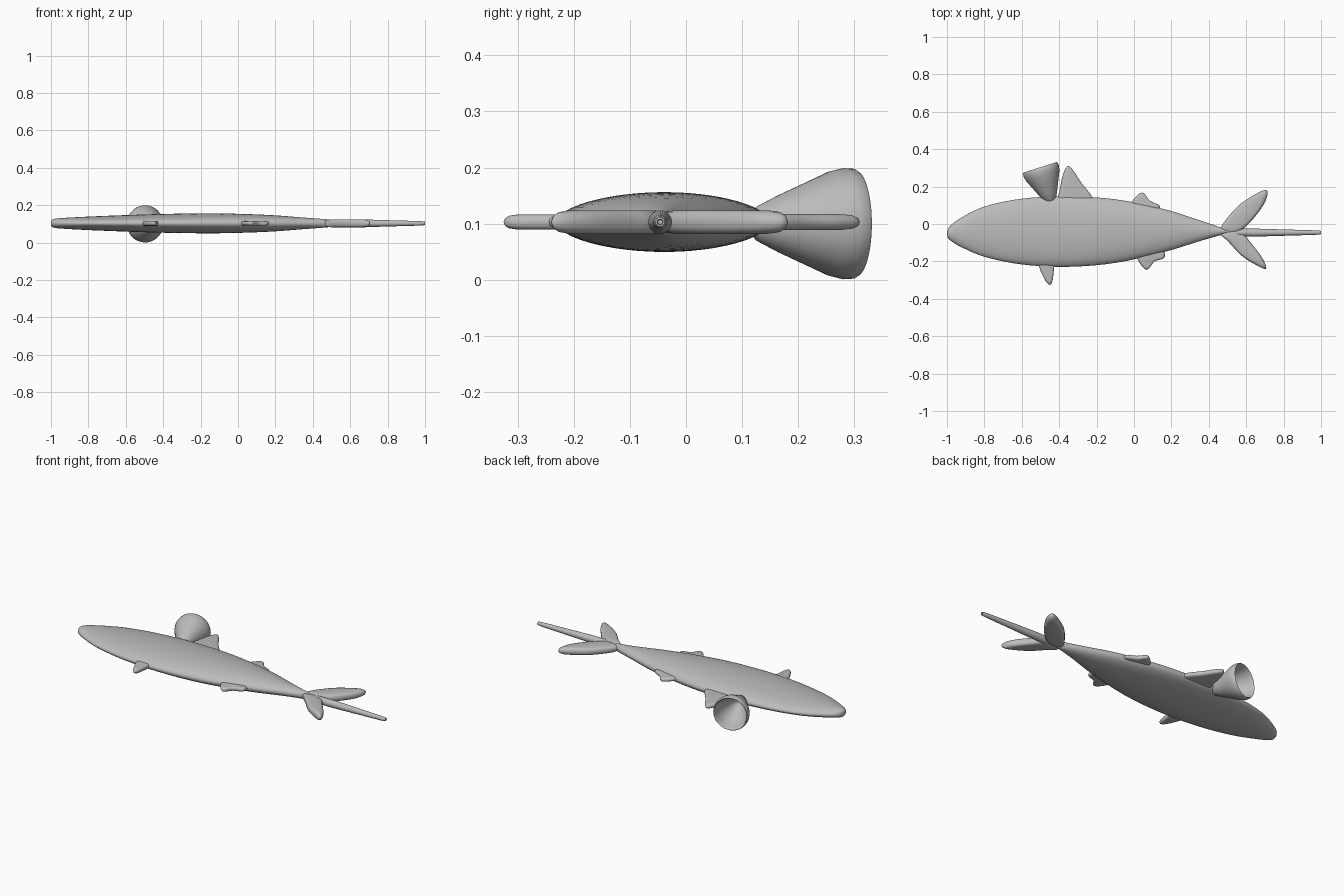
import bpy, bmesh, math
from mathutils import Vector, Matrix

if "Cube" in bpy.data.objects:
    bpy.data.objects.remove(bpy.data.objects["Cube"])

ZC = 0.103  # mid-plane height of the flat fish

grey = bpy.data.materials.new("plain grey")
grey.diffuse_color = (0.5, 0.5, 0.5, 1)
grey.use_nodes = True
grey.node_tree.nodes["Principled BSDF"].inputs["Base Color"].default_value = grey.diffuse_color


def finish(name, bm, angle=40):
    bmesh.ops.recalc_face_normals(bm, faces=bm.faces[:])
    me = bpy.data.meshes.new(name)
    bm.to_mesh(me)
    bm.free()
    ob = bpy.data.objects.new(name, me)
    bpy.context.collection.objects.link(ob)
    me.materials.append(grey)
    bpy.ops.object.select_all(action='DESELECT')
    ob.select_set(True)
    bpy.context.view_layer.objects.active = ob
    bpy.ops.object.shade_smooth_by_angle(angle=math.radians(angle))
    return ob


def loft(bm, rings, cap_start=True, cap_end=True):
    loops = [[bm.verts.new(p) for p in r] for r in rings]
    n = len(loops[0])
    for a, b in zip(loops, loops[1:]):
        for i in range(n):
            j = (i + 1) % n
            bm.faces.new((a[i], a[j], b[j], b[i]))
    if cap_start:
        bm.faces.new(loops[0])
    if cap_end:
        bm.faces.new(loops[-1])


def spline(p0, p1, p2, p3, t):
    return 0.5 * (2 * p1 + (p2 - p0) * t + (2 * p0 - 5 * p1 + 4 * p2 - p3) * t * t
                  + (3 * p1 - p0 - 3 * p2 + p3) * t ** 3)


def smooth_path(pts, steps, closed=False):
    pts = [Vector(p) for p in pts]
    n = len(pts)
    get = (lambda i: pts[i % n]) if closed else (lambda i: pts[max(0, min(n - 1, i))])
    out = [spline(get(i - 1), get(i), get(i + 1), get(i + 2), k / steps)
           for i in range(n if closed else n - 1) for k in range(steps)]
    return out if closed else out + [pts[-1]]


def fin(name, outline, half):
    # thin plate with a rounded rim
    pts = smooth_path(outline, 5, True)
    c = sum(pts, Vector((0, 0))) / len(pts)
    layers = [(0.7, 1), (0.88, 0.85), (0.97, 0.5), (1, 0), (0.97, -0.5), (0.88, -0.85), (0.7, -1)]
    bm = bmesh.new()
    loft(bm, [[(*(c + (p - c) * s), ZC + half * z) for p in pts] for s, z in layers])
    return finish(name, bm, 60)


def turned(name, profile, origin, direction, sides=48, cap=True):
    # (distance along axis, radius) profile spun about a direction
    m = Matrix.Translation(origin) @ Vector(direction).to_track_quat('Z', 'Y').to_matrix().to_4x4()
    bm = bmesh.new()
    loft(bm, [[m @ Vector((r * math.cos(2 * math.pi * k / sides), r * math.sin(2 * math.pi * k / sides), u))
               for k in range(sides)] for u, r in profile], cap, cap)
    return finish(name, bm)


# body: elliptical sections given as x, upper y, lower y, half height
stations = [(-1.0, -0.043, -0.063, 0.012), (-0.985, -0.012, -0.085, 0.023), (-0.93, 0.03, -0.12, 0.029),
            (-0.80, 0.093, -0.175, 0.036), (-0.60, 0.135, -0.216, 0.044), (-0.36, 0.148, -0.229, 0.051),
            (-0.10, 0.132, -0.208, 0.053), (0.16, 0.08, -0.15, 0.045), (0.35, 0.02, -0.092, 0.031),
            (0.47, -0.02, -0.058, 0.022), (0.52, -0.03, -0.05, 0.015)]
rings = []
for x, up, low, h in smooth_path(stations, 5):
    rings.append([(x, (up + low) / 2 + (up - low) / 2 * math.cos(a), ZC + h * math.sin(a))
                  for a in (2 * math.pi * k / 48 for k in range(48))])
body_mesh = bmesh.new()
loft(body_mesh, rings)
finish("fish_body", body_mesh, 60)

# tail lobes
fin("tail_lobe_upper", [(0.46, -0.03), (0.54, 0.08), (0.62, 0.142), (0.705, 0.182), (0.708, 0.135),
                        (0.66, 0.055), (0.585, -0.025), (0.52, -0.055)], 0.021)
fin("tail_lobe_lower", [(0.46, -0.05), (0.50, -0.09), (0.57, -0.165), (0.64, -0.212), (0.705, -0.24),
                        (0.685, -0.18), (0.62, -0.095), (0.585, -0.055), (0.52, -0.03)], 0.021)

# side fins
fin("front_fin_upper", [(-0.405, 0.09), (-0.395, 0.19), (-0.378, 0.27), (-0.352, 0.31), (-0.32, 0.28),
                        (-0.285, 0.225), (-0.22, 0.135), (-0.25, 0.08)], 0.014)
fin("front_fin_lower", [(-0.51, -0.18), (-0.505, -0.235), (-0.475, -0.30), (-0.45, -0.325), (-0.435, -0.30),
                        (-0.427, -0.23), (-0.42, -0.18)], 0.013)
fin("rear_fin_upper", [(-0.02, 0.08), (-0.012, 0.12), (0.043, 0.168), (0.085, 0.125), (0.138, 0.096),
                       (0.12, 0.06), (0.05, 0.05)], 0.012)
fin("rear_fin_lower", [(0.02, -0.15), (0.022, -0.195), (0.068, -0.245), (0.11, -0.2), (0.162, -0.18),
                       (0.15, -0.13), (0.07, -0.12)], 0.012)

# tapered handle rod with a small hole in its end
turned("handle_rod", [(0, 0.014), (0.06, 0.021), (0.16, 0.021), (0.47, 0.012), (0.495, 0.010),
                      (0.5, 0.008), (0.5, 0.005), (0.485, 0.004)], (0.5, -0.046, ZC), (1, 0, 0), 24)

# open cup on the side of the body
turned("cup", [(-0.002, 0.018), (0.01, 0.031), (0.05, 0.051), (0.10, 0.073), (0.145, 0.093), (0.17, 0.099),
               (0.188, 0.098), (0.194, 0.094), (0.188, 0.089), (0.165, 0.087), (0.12, 0.068),
               (0.07, 0.043), (0.04, 0.022), (0.03, 0.004)],
       (-0.444, 0.118, 0.1), (-0.3, 0.954, 0))
